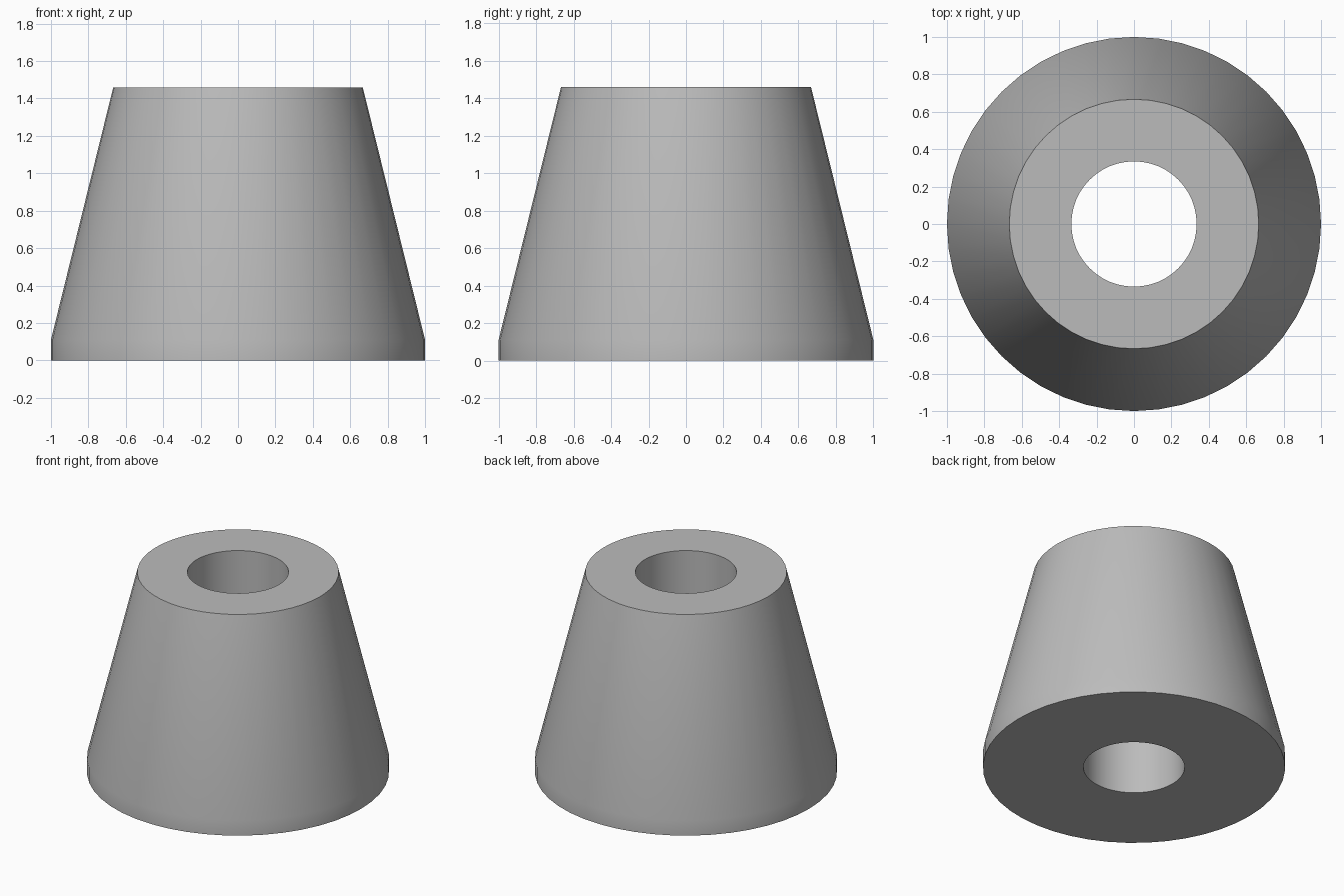
import bpy
import bmesh
import math

default_cube = bpy.data.objects.get("Cube")
if default_cube:
    bpy.data.objects.remove(default_cube, do_unlink=True)

SEGMENTS = 48
BORE, TOP, BASE = 0.335, 0.667, 1.0
RIM, HEIGHT = 0.11, 1.46

# Plain grey material
grey = bpy.data.materials.new("grey")
grey.use_nodes = True
colour = (0.5, 0.5, 0.5, 1)
grey.diffuse_color = colour
grey.node_tree.nodes["Principled BSDF"].inputs["Base Color"].default_value = colour

# Closed cross-section (radius, height): bore, base, short rim, taper, flat top
profile = [(BORE, 0), (BASE, 0), (BASE, RIM), (TOP, HEIGHT), (BORE, HEIGHT)]

# Spin the cross-section around the upright axis
bm = bmesh.new()
verts = [bm.verts.new((r, 0, z)) for r, z in profile]
edges = [bm.edges.new((verts[i - 1], verts[i])) for i in range(len(verts))]
bmesh.ops.spin(bm, geom=verts + edges, cent=(0, 0, 0), axis=(0, 0, 1),
               angle=math.tau, steps=SEGMENTS, use_merge=True)
bmesh.ops.remove_doubles(bm, verts=bm.verts, dist=0.0001)
bmesh.ops.recalc_face_normals(bm, faces=bm.faces)

mesh = bpy.data.meshes.new("tapered_spacer")
bm.to_mesh(mesh)
bm.free()
mesh.materials.append(grey)
spacer = bpy.data.objects.new("tapered_spacer", mesh)
bpy.context.collection.objects.link(spacer)

# Smooth walls with crisp top, base and bore edges
bpy.ops.object.select_all(action="DESELECT")
spacer.select_set(True)
bpy.context.view_layer.objects.active = spacer
bpy.ops.object.shade_smooth_by_angle(angle=math.radians(30))
